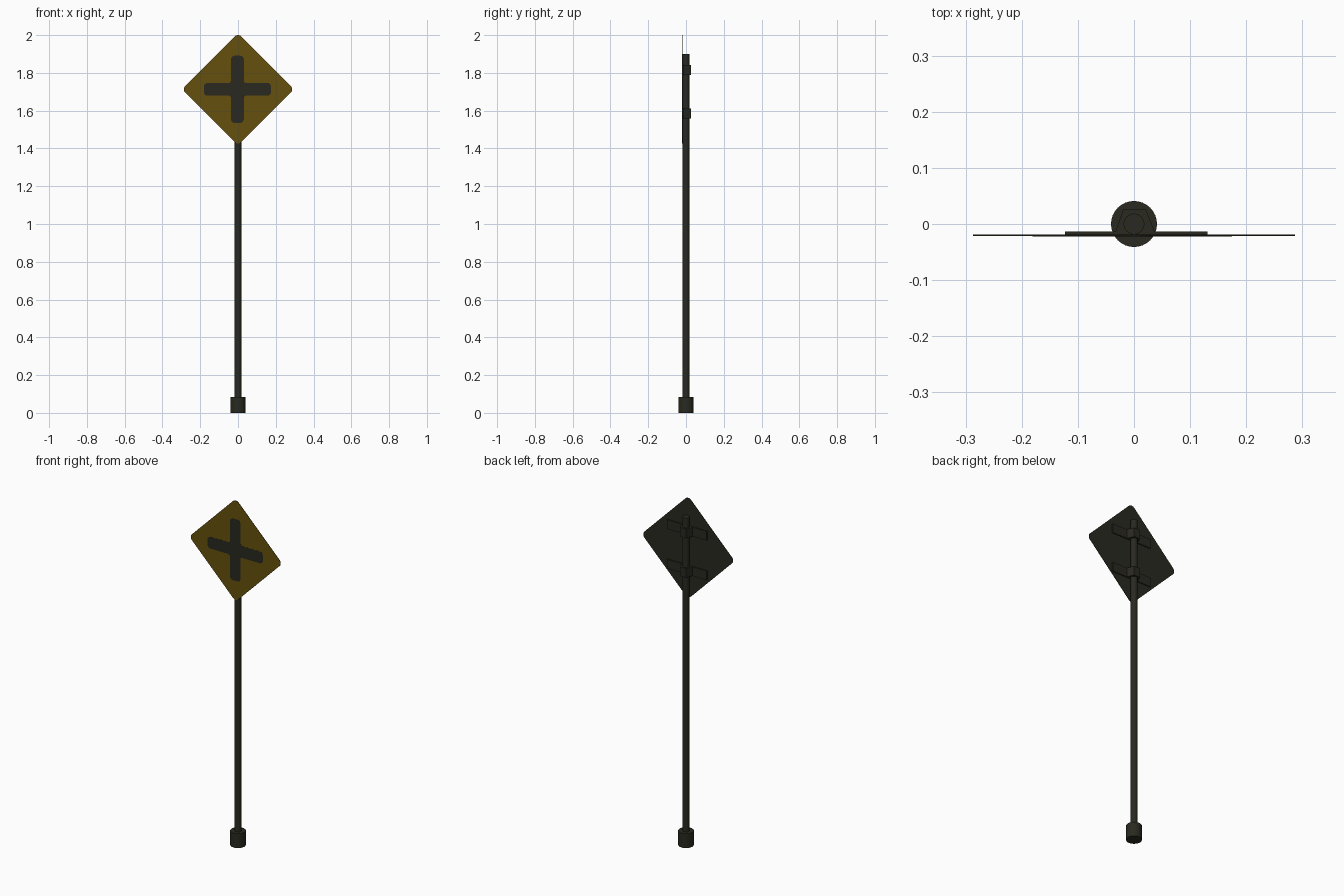
import bpy, bmesh, math
from mathutils import Vector

if "Cube" in bpy.data.objects:
    bpy.data.objects.remove(bpy.data.objects["Cube"])


def material(name, rgb):
    m = bpy.data.materials.new(name)
    m.diffuse_color = (*rgb, 1)
    m.use_nodes = True
    m.node_tree.nodes["Principled BSDF"].inputs["Base Color"].default_value = m.diffuse_color
    return m


GREY = material("dark grey metal", (0.0225, 0.0225, 0.0145))
YELLOW = material("sign yellow", (0.13, 0.08, 0.004))
BLACK = material("symbol charcoal", (0.0225, 0.0225, 0.0145))


def rounded(points, radii, steps=6):
    """Fillet every corner of a 2D polygon with a circular arc."""
    out, n = [], len(points)
    for i in range(n):
        p = Vector(points[i])
        a = (Vector(points[i - 1]) - p).normalized()
        b = (Vector(points[(i + 1) % n]) - p).normalized()
        r, half = radii[i], a.angle(b) / 2
        centre = p + (a + b).normalized() * r / math.sin(half)
        s = (p + a * r / math.tan(half) - centre).normalized()
        e = (p + b * r / math.tan(half) - centre).normalized()
        for k in range(steps + 1):
            out.append(centre + s.slerp(e, k / steps) * r)
    return out


def prism(name, points, to3d, depth, mat, front=None):
    """Extrude a 2D outline along a depth vector."""
    bm = bmesh.new()
    f = bm.faces.new([bm.verts.new(to3d(p)) for p in points])
    ext = bmesh.ops.extrude_face_region(bm, geom=[f])
    bmesh.ops.translate(bm, vec=depth,
                        verts=[v for v in ext["geom"] if isinstance(v, bmesh.types.BMVert)])
    bmesh.ops.recalc_face_normals(bm, faces=bm.faces)
    if front:  # faces looking forward get the second colour
        for f in bm.faces:
            f.material_index = int(f.normal.y < -0.9)
    me = bpy.data.meshes.new(name)
    me.materials.append(mat)
    if front:
        me.materials.append(front)
    bm.to_mesh(me)
    bm.free()
    ob = bpy.data.objects.new(name, me)
    bpy.context.collection.objects.link(ob)
    return ob


def cylinder(name, r, z0, z1):
    bpy.ops.mesh.primitive_cylinder_add(vertices=32, radius=r, depth=z1 - z0,
                                        location=(0, 0, (z0 + z1) / 2))
    ob = bpy.context.object
    ob.name = name
    ob.data.materials.append(GREY)
    bpy.ops.object.shade_smooth_by_angle(angle=math.radians(35))


# post and its ground sleeve
cylinder("post", 0.0185, 0.0, 1.90)
cylinder("ground_sleeve", 0.041, 0.0, 0.083)

# diamond plate, yellow on the front only
CZ = 1.713
R = 0.025
H = 0.287 + R * (math.sqrt(2) - 1)
diamond = rounded([(H, 0), (0, H), (-H, 0), (0, -H)], [R] * 4)
prism("sign_plate", diamond, lambda p: (p.x, -0.019, CZ + p.y),
      Vector((0, -0.0022, 0)), GREY, YELLOW)

# crossroads symbol: one arm repeated four times, round tips and filleted inner corners
W, L = 0.034, 0.178
pts, radii = [], []
for i in range(4):
    c, s = round(math.cos(i * math.pi / 2)), round(math.sin(i * math.pi / 2))
    for (x, y), r in (((L, -W), 0.02), ((L, W), 0.02), ((W, W), 0.012)):
        pts.append((x * c - y * s, x * s + y * c))
        radii.append(r)
prism("cross_symbol", rounded(pts, radii), lambda p: (p.x - 0.003, -0.0211, CZ + p.y),
      Vector((0, -0.0008, 0)), BLACK)

# two mounting brackets: flat strap behind the plate and a tapered clamp round the post
for label, z in (("lower", 1.586), ("upper", 1.815)):
    z0, up = z - 0.0265, Vector((0, 0, 0.053))
    strap = [(-0.123, -0.019), (0.131, -0.019), (0.131, -0.013), (-0.123, -0.013)]
    clamp = [(-0.035, -0.019), (0.039, -0.019), (0.021, 0.026), (-0.019, 0.026)]
    for part, outline in (("strap", strap), ("clamp", clamp)):
        prism(f"{label}_{part}", outline, lambda p: (p[0], p[1], z0), up, GREY)
